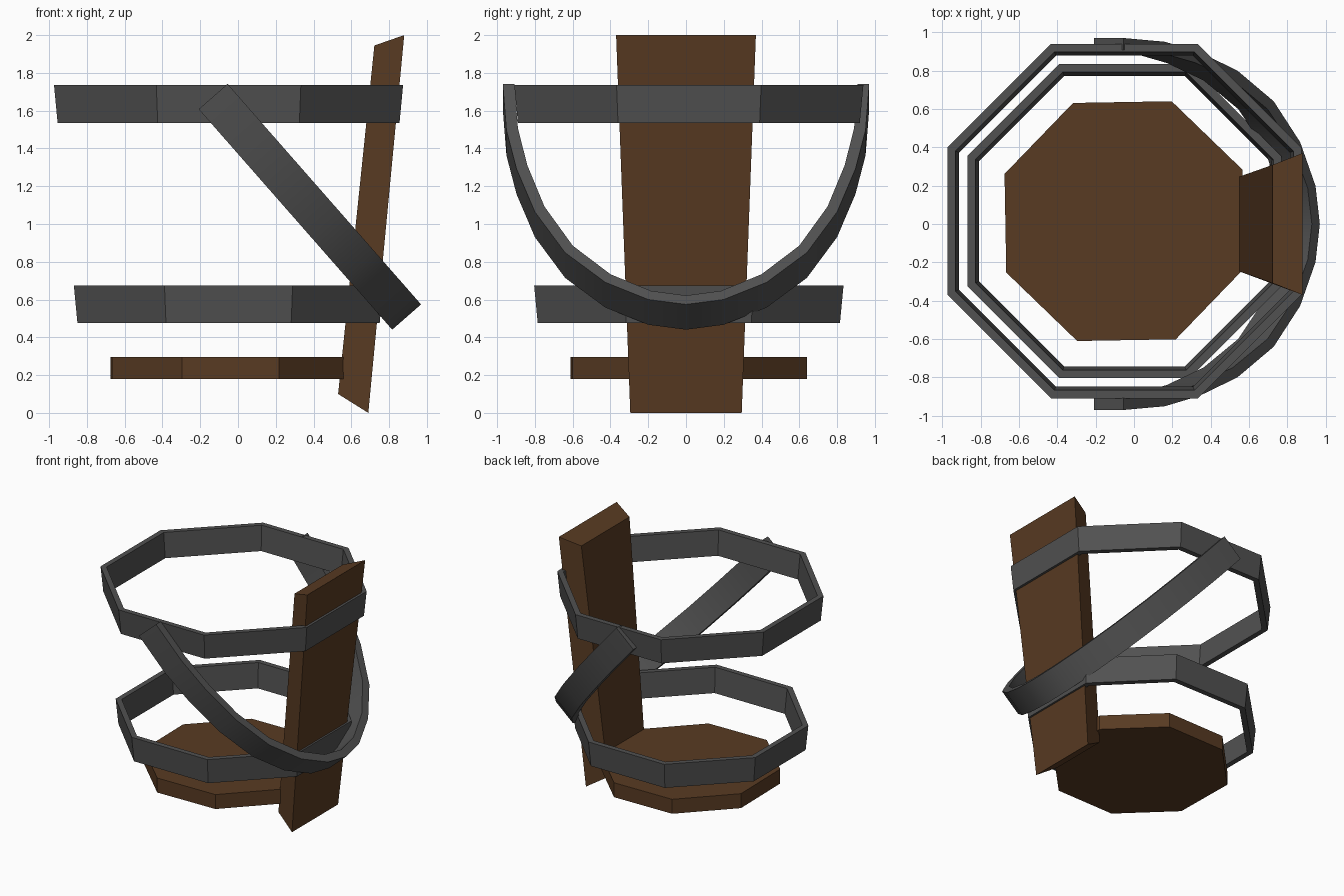
import bpy, math
from mathutils import Vector

if "Cube" in bpy.data.objects:
    bpy.data.objects.remove(bpy.data.objects["Cube"])


def material(name, rgb):
    m = bpy.data.materials.new(name)
    m.diffuse_color = (*rgb, 1)
    m.use_nodes = True
    m.node_tree.nodes["Principled BSDF"].inputs["Base Color"].default_value = m.diffuse_color
    return m


WOOD = material("dark wood", (0.098, 0.043, 0.016))
IRON = material("dark iron", (0.082, 0.082, 0.082))
CX, CY = -0.05, 0.015  # shared axis of base and hoops


def build(name, verts, faces, mat):
    me = bpy.data.meshes.new(name)
    me.from_pydata(verts, [], faces)
    me.materials.append(mat)
    me.update()
    ob = bpy.data.objects.new(name, me)
    bpy.context.collection.objects.link(ob)
    return ob


def strip_faces(n, closed):
    """Quads joining n four-point cross-sections."""
    faces = []
    for i in range(n if closed else n - 1):
        a, b = i * 4, (i + 1) % n * 4
        for k in range(4):
            m = (k + 1) % 4
            faces.append((a + k, b + k, b + m, a + m))
    if not closed:
        e = (n - 1) * 4
        faces += [(0, 1, 2, 3), (e + 3, e + 2, e + 1, e)]
    return faces


def fix_normals(ob):
    import bmesh
    bm = bmesh.new()
    bm.from_mesh(ob.data)
    bmesh.ops.recalc_face_normals(bm, faces=bm.faces)
    bm.to_mesh(ob.data)
    bm.free()


def hoop(name, z0, z1, a0, a1, thick):
    """Flared octagonal band; a0, a1 are outer apothems at bottom and top."""
    verts = []
    for i in range(8):
        t = math.radians(22.5 + 45 * i)
        for a, z in ((a0, z0), (a1, z1), (a1 - thick, z1), (a0 - thick, z0)):
            r = a / math.cos(math.pi / 8)
            verts.append((CX + r * math.cos(t), CY + r * math.sin(t), z))
    fix_normals(build(name, verts, strip_faces(8, True), IRON))


hoop("upper_hoop", 1.535, 1.735, 0.905, 0.924, 0.042)
hoop("lower_hoop", 0.475, 0.675, 0.80, 0.819, 0.042)

# Octagonal base board
bpy.ops.mesh.primitive_cylinder_add(vertices=8, radius=0.672, depth=0.117,
                                    location=(CX, CY, 0.237))
base = bpy.context.object
base.name = "base_board"
rot = math.radians(1)
# first vertex may sit on an axis, so turn by half a side
base.rotation_euler.z = rot + math.pi / 8
base.data.materials.append(WOOD)

# Leaning stave, wider outside and towards the top
rows = [(0.53, 0.10, 0.24), (0.69, 0.0, 0.295),
        (0.88, 2.0, 0.37), (0.722, 1.945, 0.308)]
verts = [(x, s * w, z) for s in (-1, 1) for x, z, w in rows]
fix_normals(build("stave", verts, strip_faces(2, False), WOOD))

# Fallen handle: half-oval strap on a slanted plane
along = Vector((1.025, 0, -1.168)).normalized()
across = Vector((0.755, 0, 0.66)).normalized() * 0.203
start = Vector((-0.208, 0, 1.608))
half = [(1, 0), (0.98, 0.21), (0.925, 0.385), (0.825, 0.58),
        (0.66, 0.765), (0.44, 0.9), (0.205, 0.978), (0, 1)]
path = half + [(-y, d) for y, d in half[-2::-1]]
verts = []
for y, d in path:
    outer = start + along * (1.553 * d) + Vector((0, 0.97 * y, 0))
    inner = start + along * (1.49 * d) + Vector((0, 0.908 * y, 0))
    verts += [outer, outer + across, inner + across, inner]
handle = build("handle", verts, strip_faces(len(path), False), IRON)
fix_normals(handle)
bpy.ops.object.select_all(action='DESELECT')
handle.select_set(True)
bpy.context.view_layer.objects.active = handle
bpy.ops.object.shade_smooth_by_angle(angle=math.radians(30))
